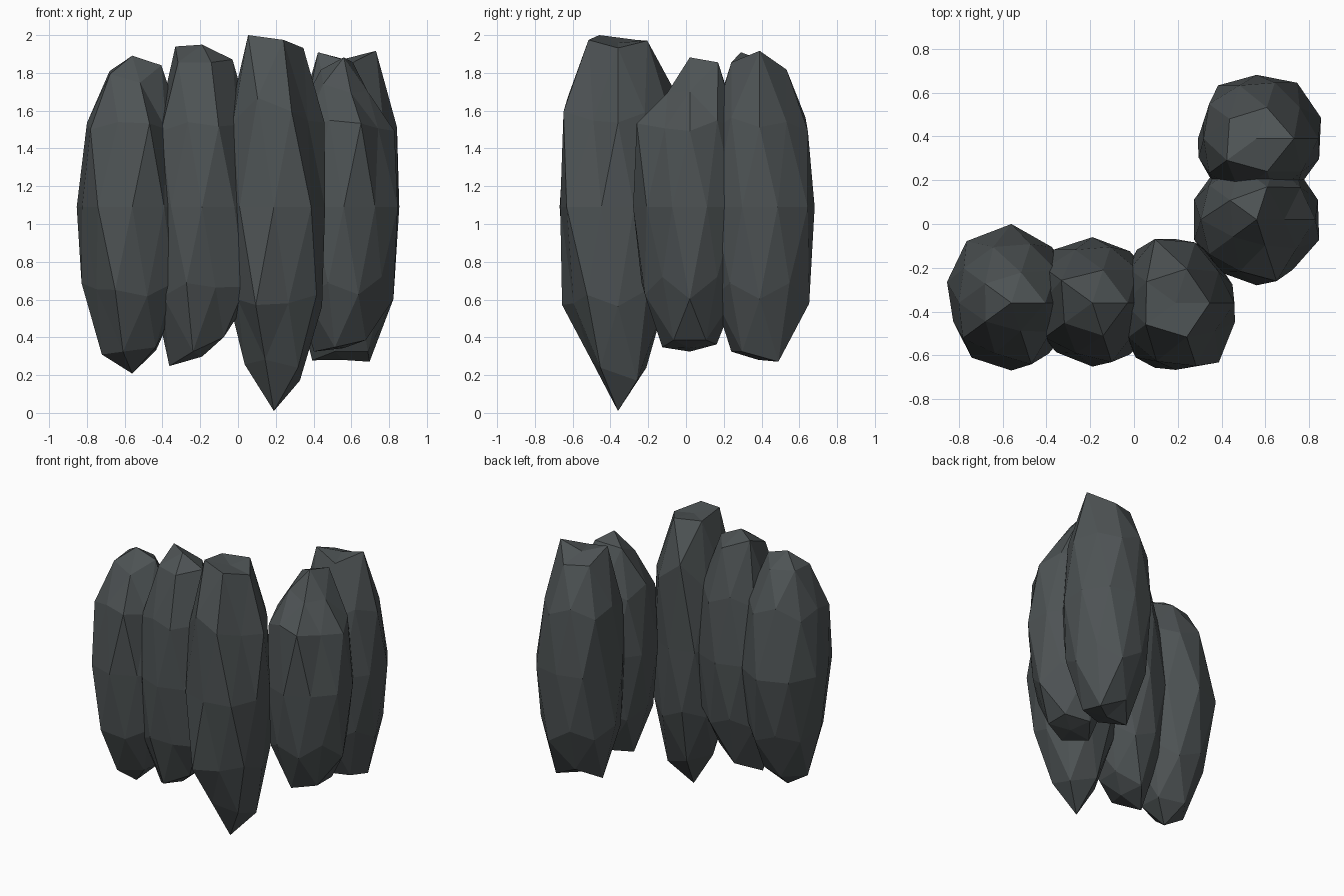
import bpy, bmesh, math

stone = bpy.data.materials.new("dark_stone")
stone.diffuse_color = (0.075, 0.086, 0.089, 1)

MID_Z = 1.09      # widest level shared by all stones
RADIUS = 0.30

# rings of an icosphere: name -> (unit height, first angle, angle step)
RINGS = {
    "top": (0.851, 0, 72), "upper": (0.526, 36, 72), "shoulder": (0.447, 0, 72),
    "middle": (0.0, 18, 36),
    "hip": (-0.447, 36, 72), "lower": (-0.526, 0, 72), "bottom": (-0.851, 36, 72),
}


def stone_column(name, x, y, half_height, tips, **bulge):
    """Tall icosphere whose vertices are pushed in or out ring by ring."""
    bm = bmesh.new()
    bmesh.ops.create_icosphere(bm, subdivisions=2, radius=1)
    for v in bm.verts:
        c = v.co
        if abs(c.z) > 0.95:
            f = tips[0] if c.z > 0 else tips[1]
        else:
            ring = min(RINGS, key=lambda r: abs(RINGS[r][0] - c.z))
            _, start, step = RINGS[ring]
            angle = math.degrees(math.atan2(c.y, c.x))
            values = bulge.get(ring, [1.0] * 5)
            f = values[round((angle - start) / step) % len(values)]
        v.co = (x + c.x * f * RADIUS, y + c.y * f * RADIUS, MID_Z + c.z * f * half_height)
    mesh = bpy.data.meshes.new(name)
    bm.to_mesh(mesh)
    bm.free()
    mesh.materials.append(stone)
    obj = bpy.data.objects.new(name, mesh)
    bpy.context.collection.objects.link(obj)


# front row, left to right
stone_column("left_stone", -0.56, -0.36, 0.9, (0.89, 0.98),
             top=[0.98, 0.92, 0.94, 0.92, 0.86],
             upper=[1.0, 1.05, 0.94, 0.95, 0.87],
             shoulder=[1, 1.05, 1.0, 1.02, 1.1],
             middle=[1, 1.05, 1.2, 1.16, 1.03, 0.93, 1.03, 1.03, 0.96, 1],
             hip=[1, 1.05, 1, 1.09, 1], lower=[1, 1.05, 1, 0.92, 1],
             bottom=[0.99, 1, 1.02, 1, 0.97])
stone_column("inner_left_stone", -0.19, -0.36, 0.9, (0.955, 0.88),
             top=[1.02, 1, 1.11, 1, 1],
             upper=[1, 1, 0.92, 0.95, 0.92], shoulder=[1, 1, 1, 1, 1.06],
             middle=[1.05, 0.97, 1, 1, 1, 1, 0.93, 0.97, 0.97, 1.05],
             hip=[1, 1, 1, 1, 1.05], lower=[1, 1, 1, 1, 0.9],
             bottom=[0.9, 1, 1.1, 1, 0.9])
stone_column("tall_stone", 0.19, -0.36, 1.0, (0.87, 1.08),
             top=[0.99, 1.035, 1.04, 1.07, 1.04],
             upper=[0.95, 1.2, 0.92, 1.1, 0.87], shoulder=[1.0, 1.08, 0.97, 1.0, 1.13],
             middle=[0.91, 0.9, 0.97, 1, 0.93, 0.92, 1.03, 1.02, 1.12, 0.95],
             hip=[0.98, 1, 0.95, 1.16, 1.04], lower=[1, 1, 0.95, 0.93, 0.97],
             bottom=[1.08, 1, 0.98, 0.95, 1])

# pair at the right, running back
stone_column("right_stone", 0.56, 0.02, 0.9, (0.88, 0.83),
             top=[0.8, 1, 0.95, 0.85, 0.79],
             upper=[0.97, 1, 1, 0.97, 0.88], shoulder=[1, 1, 1, 1, 1.1],
             middle=[0.98, 1, 1, 1, 1, 1, 0.98, 1, 0.94, 1],
             hip=[0.92, 1, 1, 1, 0.92], lower=[1.03, 1, 1, 1, 0.98],
             bottom=[0.92, 0.95, 1, 0.97, 0.92])
stone_column("back_right_stone", 0.56, 0.39, 0.9, (0.87, 0.9),
             top=[1.08, 0.95, 0.97, 1.07, 1],
             upper=[0.95, 1, 0.95, 1, 1],
             shoulder=[1.05, 1, 1, 1, 1], lower=[1.03, 1.08, 1, 1, 1],
             middle=[1.03, 1.05, 0.97, 1, 0.85, 0.93, 1, 1, 1, 1],
             bottom=[1.07, 0.95, 1.06, 1, 1])
